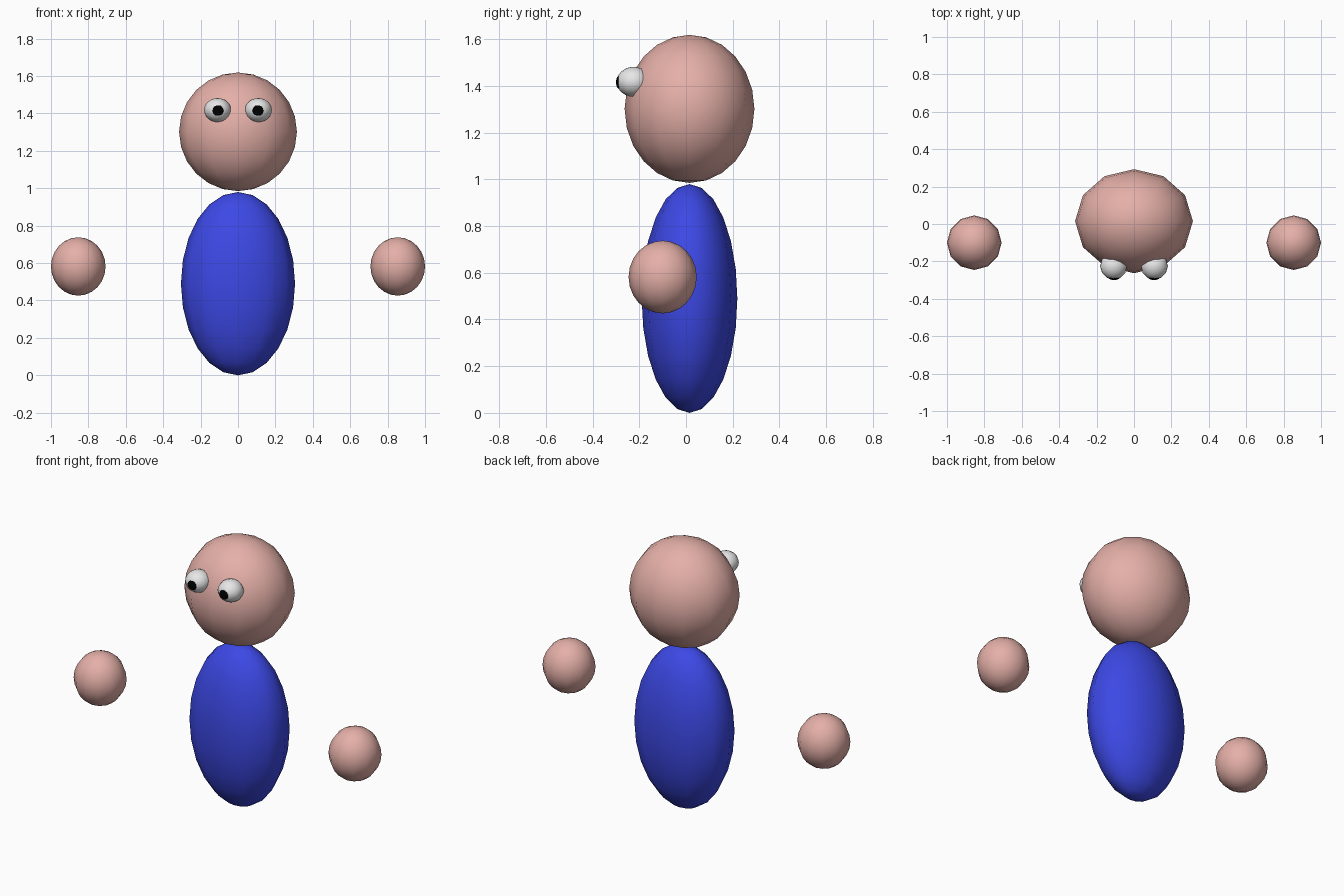
import bpy
import math

if "Cube" in bpy.data.objects:
    bpy.data.objects.remove(bpy.data.objects["Cube"])


def material(name, rgb):
    m = bpy.data.materials.new(name)
    m.diffuse_color = (*rgb, 1.0)
    m.use_nodes = True
    m.node_tree.nodes["Principled BSDF"].inputs["Base Color"].default_value = m.diffuse_color
    return m


skin = material("skin pink", (0.78, 0.43, 0.39))
blue = material("body blue", (0.045, 0.065, 0.78))
white = material("eye white", (0.8, 0.8, 0.8))
black = material("pupil black", (0.0, 0.0, 0.0))


def ellipsoid(name, centre, radii, mat, rings=12):
    """Smooth twelve-sided ellipsoid."""
    bpy.ops.mesh.primitive_uv_sphere_add(segments=12, ring_count=rings, radius=1, location=centre)
    ob = bpy.context.object
    ob.name = name
    ob.scale = radii
    bpy.ops.object.transform_apply(location=False, rotation=False, scale=True)
    bpy.ops.object.shade_smooth()
    ob.data.materials.append(mat)
    return ob


# Body and head
ellipsoid("body", (0, 0.015, 0.49), (0.305, 0.205, 0.49), blue)
ellipsoid("head", (0, 0.015, 1.302), (0.315, 0.278, 0.317), skin)

# Floating hands, eyes and pupils on both sides
for side, s in (("left", -1), ("right", 1)):
    ellipsoid(side + "_hand", (s * 0.854, -0.1, 0.582), (0.146, 0.146, 0.156), skin)
    ellipsoid(side + "_eye", (s * 0.109, -0.225, 1.418), (0.072, 0.072, 0.064), white)
    ellipsoid(side + "_pupil", (s * 0.107, -0.2875, 1.416), (0.030, 0.012, 0.028), black, 8)
